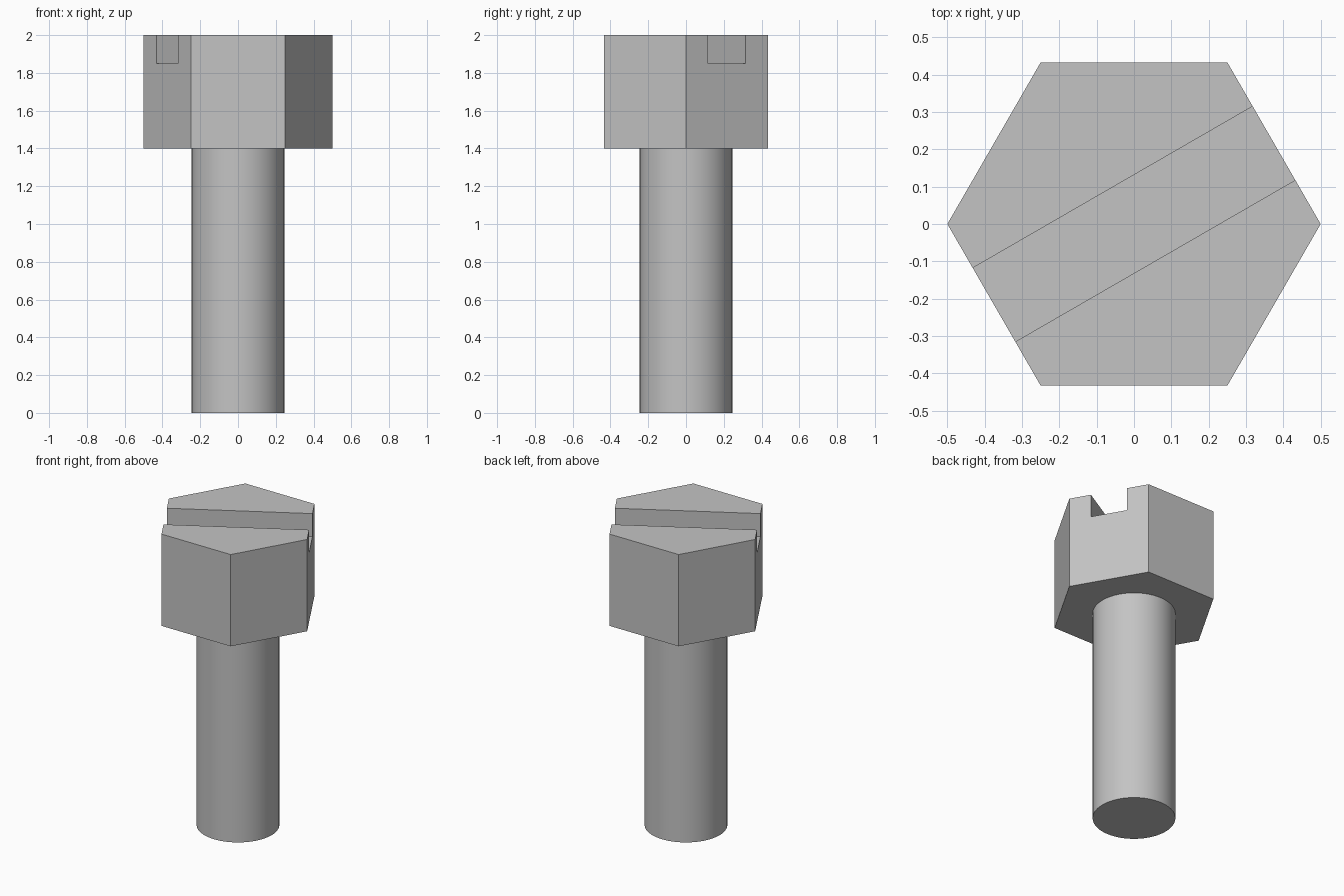
import bpy
from math import radians

cube = bpy.data.objects.get("Cube")
if cube:
    bpy.data.objects.remove(cube, do_unlink=True)

HEAD_BOTTOM, TOP = 1.4, 2.0
HEAD_RADIUS, SHAFT_RADIUS = 0.5, 0.245
SLOT_WIDTH, SLOT_DEPTH, SLOT_ANGLE = 0.228, 0.15, radians(30)

steel = bpy.data.materials.new("grey steel")
steel.use_nodes = True
colour = (0.55, 0.55, 0.55, 1)
steel.diffuse_color = colour
steel.node_tree.nodes["Principled BSDF"].inputs["Base Color"].default_value = colour


def prism(name, sides, radius, bottom, top, turn=0.0):
    """Upright prism or cylinder between two heights."""
    bpy.ops.mesh.primitive_cylinder_add(
        vertices=sides, radius=radius, depth=top - bottom,
        location=(0, 0, (bottom + top) / 2), rotation=(0, 0, turn))
    obj = bpy.context.object
    obj.name = obj.data.name = name
    obj.data.materials.append(steel)
    return obj


# Round shaft, its upper end seated just inside the head
shaft = prism("shaft", 64, SHAFT_RADIUS, 0, HEAD_BOTTOM + 0.02)
bpy.ops.object.shade_smooth_by_angle(angle=radians(30))

# Hexagonal head with corners on the x axis
head = prism("hex_head", 6, HEAD_RADIUS, HEAD_BOTTOM, TOP, radians(30))

# Straight slot cut across the top of the head
bpy.ops.mesh.primitive_cube_add(size=1, location=(0, 0, TOP), rotation=(0, 0, SLOT_ANGLE))
cutter = bpy.context.object
cutter.name = "slot_cutter"
cutter.scale = (2, SLOT_WIDTH, 2 * SLOT_DEPTH)
cutter.hide_render = True
cutter.data.materials.append(steel)

slot = head.modifiers.new("slot", "BOOLEAN")
slot.operation = "DIFFERENCE"
slot.solver = "EXACT"
slot.object = cutter
bpy.ops.object.select_all(action="DESELECT")
head.select_set(True)
bpy.context.view_layer.objects.active = head
bpy.ops.object.modifier_apply(modifier=slot.name)
bpy.data.objects.remove(cutter, do_unlink=True)
